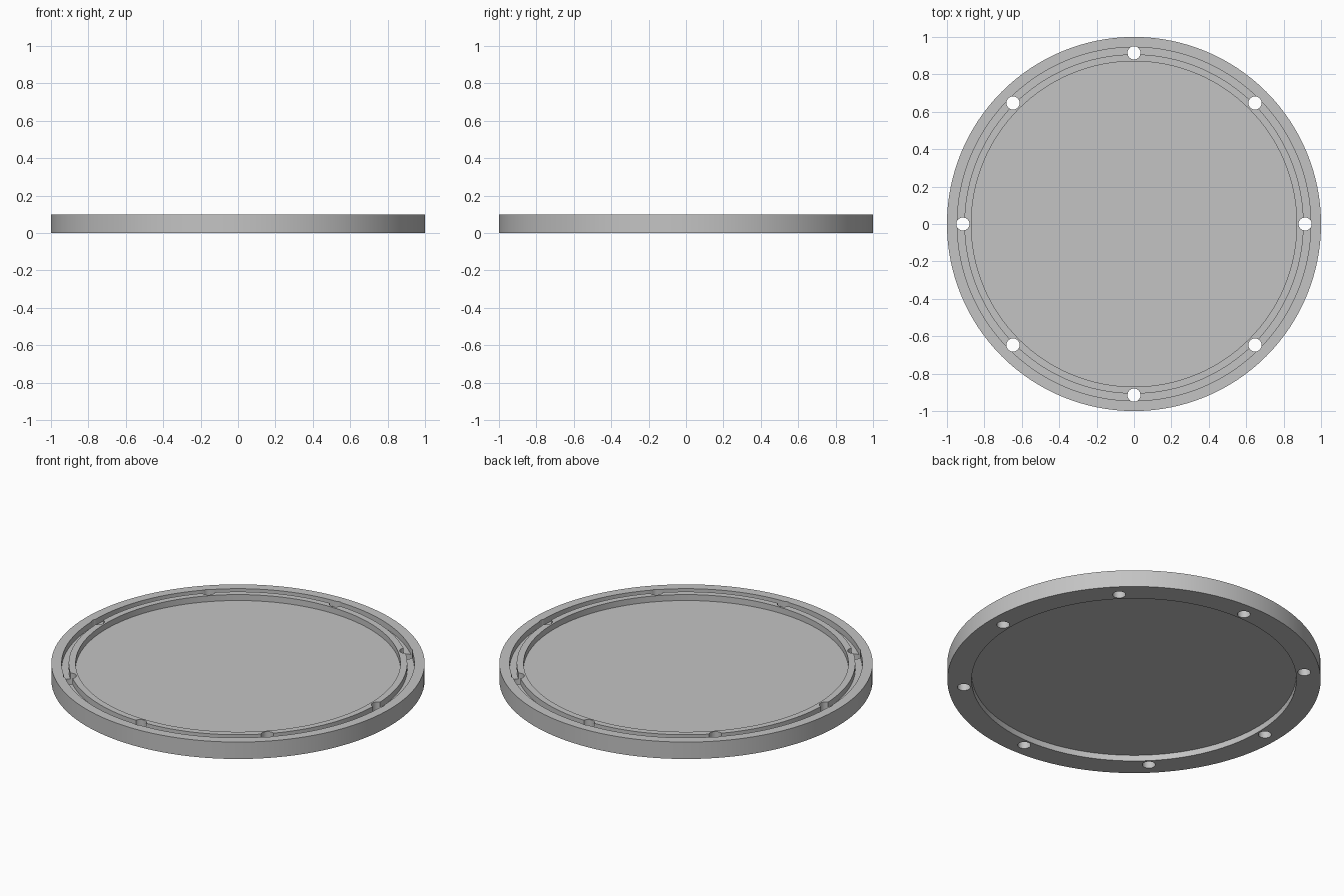
import bpy
import bmesh
import math
from mathutils import Matrix, Vector

if "Cube" in bpy.data.objects:
    bpy.data.objects.remove(bpy.data.objects["Cube"], do_unlink=True)

HEIGHT = 0.1
RECESS = 0.035            # depth of the round pockets and the seal groove
POCKET_R, GROOVE_IN, GROOVE_OUT, OUTER_R = 0.87, 0.907, 0.945, 1.0
BOLT_CIRCLE, HOLE_R, HOLES = 0.915, 0.035, 8
SEGMENTS = 128

grey = bpy.data.materials.new("plain grey")
grey.use_nodes = True
colour = (0.55, 0.55, 0.55, 1)
grey.diffuse_color = colour
grey.node_tree.nodes["Principled BSDF"].inputs["Base Color"].default_value = colour


def make_object(name, bm):
    bmesh.ops.recalc_face_normals(bm, faces=bm.faces)
    mesh = bpy.data.meshes.new(name)
    bm.to_mesh(mesh)
    bm.free()
    mesh.materials.append(grey)
    obj = bpy.data.objects.new(name, mesh)
    bpy.context.collection.objects.link(obj)
    return obj


# Flange plate: half section turned about the vertical axis
floor = HEIGHT - RECESS
section = [
    (0, RECESS), (POCKET_R, RECESS), (POCKET_R, 0), (OUTER_R, 0),
    (OUTER_R, HEIGHT), (GROOVE_OUT, HEIGHT), (GROOVE_OUT, floor),
    (GROOVE_IN, floor), (GROOVE_IN, HEIGHT), (POCKET_R, HEIGHT),
    (POCKET_R, floor), (0, floor),
]
bm = bmesh.new()
verts = [bm.verts.new((r, 0, z)) for r, z in section]
edges = [bm.edges.new(pair) for pair in zip(verts, verts[1:])]
bmesh.ops.spin(bm, geom=verts + edges, cent=(0, 0, 0), axis=(0, 0, 1),
               angle=math.tau, steps=SEGMENTS)
bmesh.ops.remove_doubles(bm, verts=bm.verts, dist=0.0001)
plate = make_object("flange_plate", bm)

# Bolt hole cutters, evenly spaced through the groove
bm = bmesh.new()
for i in range(HOLES):
    place = Matrix.Rotation(math.tau * i / HOLES, 4, "Z") @ Matrix.Translation(
        Vector((BOLT_CIRCLE, 0, HEIGHT / 2)))
    bmesh.ops.create_cone(bm, cap_ends=True, segments=32, radius1=HOLE_R,
                          radius2=HOLE_R, depth=HEIGHT * 2, matrix=place)
cutter = make_object("bolt_hole_cutter", bm)
cutter.hide_render = True

# Drill the holes, then discard the cutter
bpy.ops.object.select_all(action="DESELECT")
bpy.context.view_layer.objects.active = plate
plate.select_set(True)
drill = plate.modifiers.new("bolt_holes", "BOOLEAN")
drill.operation = "DIFFERENCE"
drill.solver = "EXACT"
drill.object = cutter
bpy.ops.object.modifier_apply(modifier=drill.name)
bpy.data.objects.remove(cutter, do_unlink=True)

bpy.ops.object.shade_smooth_by_angle(angle=math.radians(30))
